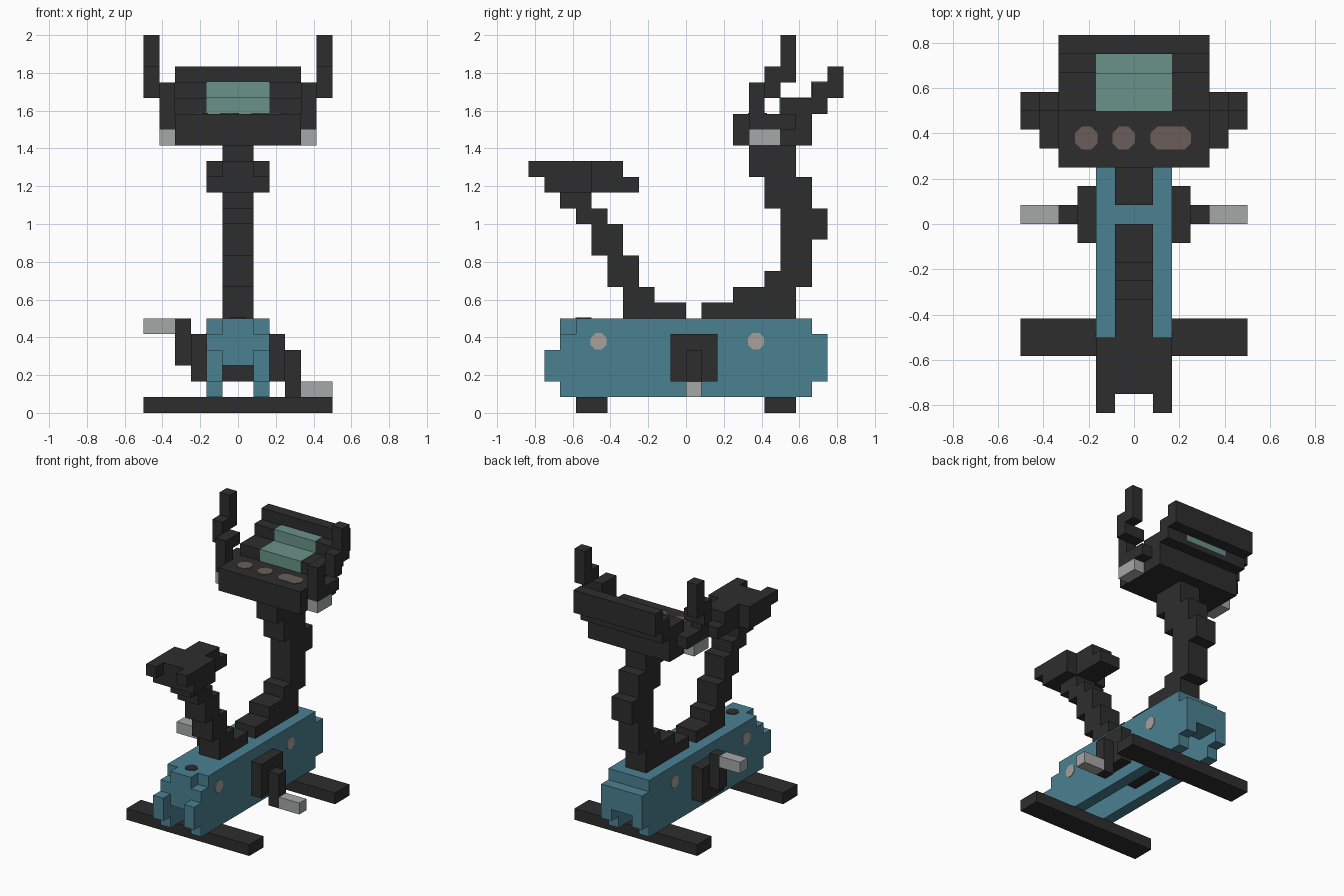
import bpy, bmesh, math
from mathutils import Matrix, Vector

U = 1 / 12  # one block
old = bpy.data.objects.get("Cube")
if old:
    bpy.data.objects.remove(old)


def material(name, rgb):
    m = bpy.data.materials.new(name)
    m.use_nodes = True
    col = (*rgb, 1)
    m.diffuse_color = col
    m.node_tree.nodes["Principled BSDF"].inputs["Base Color"].default_value = col
    return m


BLACK = material("charcoal", (.027, .027, .027))
BLUE = material("steel blue", (.07, .22, .29))
GREY = material("light grey", (.38, .39, .385))
TEAL = material("screen teal", (.144, .287, .25))
BROWN = material("button brown", (.145, .11, .10))
PALE = material("warm grey", (.39, .355, .335))


def finish(name, bm, mat):
    me = bpy.data.meshes.new(name)
    bm.to_mesh(me)
    bm.free()
    me.materials.append(mat)
    ob = bpy.data.objects.new(name, me)
    bpy.context.collection.objects.link(ob)
    return ob


def blocks(name, mat, boxes):
    """Join boxes given in block units as (x0, x1, y0, y1, z0, z1)."""
    bm = bmesh.new()
    for x0, x1, y0, y1, z0, z1 in boxes:
        size = Vector((x1 - x0, y1 - y0, z1 - z0)) * U
        mid = Vector((x0 + x1, y0 + y1, z0 + z1)) * U / 2
        bmesh.ops.create_cube(bm, size=1, matrix=Matrix.Translation(mid) @ Matrix.Diagonal((*size, 1)))
    return finish(name, bm, mat)


def steps(w, rows):
    """Centred boxes of half width w from rows (y0, y1, z0, z1)."""
    return [(-w, w, *r) for r in rows]


def both(boxes):
    return boxes + [(-b[1], -b[0], *b[2:]) for b in boxes]


def plate(name, mat, centre, w, h, axis="Z"):
    """Thin plate with chamfered corners, facing up or sideways."""
    bm = bmesh.new()
    c = min(w, h) * 0.29
    a, b = w / 2, h / 2
    quarter = [(a, b - c), (a - c, b)]
    pts = quarter + [(-x, y) for x, y in reversed(quarter)]
    pts += [(-x, -y) for x, y in pts]
    face = bm.faces.new([bm.verts.new((x, y, -.004)) for x, y in pts])
    top = bmesh.ops.extrude_face_region(bm, geom=[face])["geom"]
    bmesh.ops.translate(bm, vec=(0, 0, .008), verts=[v for v in top if isinstance(v, bmesh.types.BMVert)])
    bmesh.ops.recalc_face_normals(bm, faces=bm.faces)
    turn = Matrix.Rotation(math.pi / 2, 4, "Y") if axis == "X" else Matrix()
    bm.transform(Matrix.Translation(Vector(centre) * U) @ turn)
    return finish(name, bm, mat)


# Floor bars
blocks("front_floor_bar", BLACK, [(-6, 6, -7, -5, 0, 1)])
blocks("rear_floor_bar", BLACK, [(-6, 6, 5, 7, 0, 1)])

# Hollow body: side panels, lid and end walls
side_panels = both([(1, 2, *r) for r in [(-8, 8, 1, 2), (-9, 9, 2, 4), (-8, 9, 4, 5)]])
lid = [(-2, 2, -7, 8, 5, 6), (-1, 1, -8, -7, 5, 6)]
end_walls = [(-1, 1, -8, -7, 3, 5), (-1, 1, 7, 9, 3, 5)]
blocks("body_shell", BLUE, side_panels + lid + end_walls)
for x, tag in ((2, "left"), (-2, "right")):
    for y, end in ((-5.55, "front"), (4.45, "rear")):
        plate(f"{tag}_{end}_body_cap", PALE, (x, y, 4.55), .085, .085, "X")
plate("lid_cap", BLACK, (0, -6.5, 6), .085, .085)

# Crank and pedals
blocks("crank_hub", BLACK, [(-3, 3, -1, 2, 2, 5)])
blocks("left_crank_arm", BLACK, [(3, 4, 0, 1, 1, 4)])
blocks("right_crank_arm", BLACK, [(-4, -3, 0, 1, 3, 6)])
blocks("left_pedal", GREY, [(4, 6, 0, 1, 1, 2)])
blocks("right_pedal", GREY, [(-6, -4, 0, 1, 5, 6)])

# Seat and its stepped post
blocks("seat_post", BLACK, steps(1, [
    (-4, 0, 6, 7), (-4, -2, 7, 8), (-5, -3, 8, 10),
    (-6, -4, 10, 12), (-7, -5, 12, 13), (-8, -6, 13, 14)]))
blocks("seat", BLACK, steps(2, [(-9, -6, 14, 16)])
       + steps(1, [(-6, -3, 14, 15), (-6, -4, 15, 16)])
       + both([(1, 2, -10, -9, 15, 16)]))

# Console post and console
blocks("console_post", BLACK, steps(1, [
    (1, 7, 6, 7), (3, 7, 7, 8), (5, 8, 8, 9), (6, 8, 9, 11),
    (6, 9, 11, 13), (5, 8, 13, 15), (4, 7, 15, 17)]))
blocks("console", BLACK, steps(4, [
    (3, 8, 17, 19), (6, 9, 19, 20), (8, 10, 20, 21), (9, 10, 21, 22)]))
E = .05
blocks("screen", TEAL, steps(2, [(6 - E, 8, 19, 20 + E), (8 - E, 9, 19.5, 21 + E)]))
for i, (x, w) in enumerate([(-2.52, .1), (-.55, .1), (1.95, .18)]):
    plate(f"button_{i + 1}", BROWN, (x, 4.55, 19), w, .1)

# Handlebars
blocks("handle_mounts", GREY, both([(4, 5, 4, 6, 17, 18)]))
blocks("handlebars", BLACK, both([
    (4, 5, 4, 5, 18, 21), (4, 5, 5, 7, 18, 19), (4, 5, 5, 6, 20, 21),
    (5, 6, 5, 6, 20, 22), (5, 6, 6, 7, 21, 24)]))
